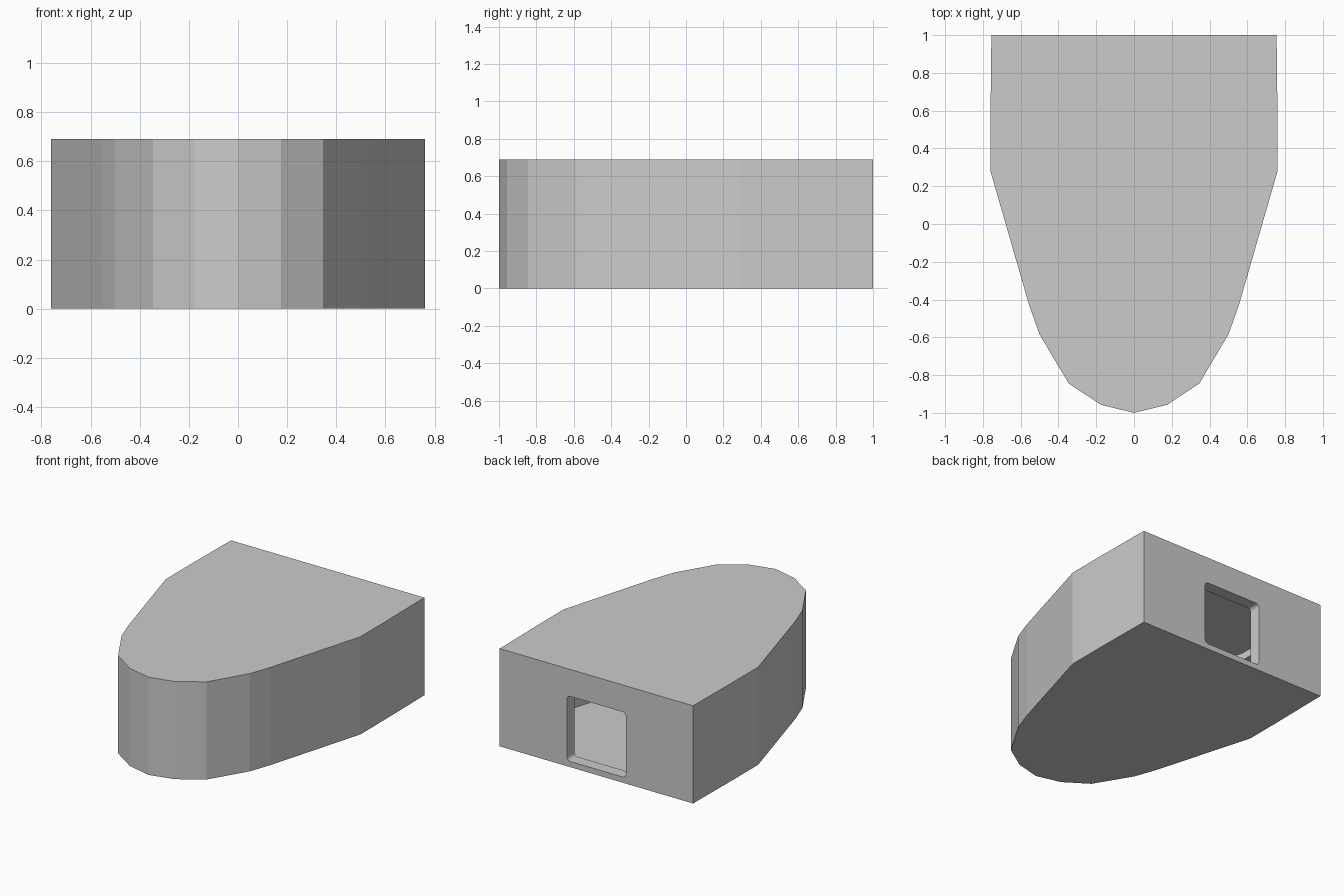
import bpy, bmesh
from mathutils import Vector

if "Cube" in bpy.data.objects:
    bpy.data.objects.remove(bpy.data.objects["Cube"])

# half outline of the plan, from the nose to the flat back (x, y)
HALF = [(0.175, -0.957), (0.345, -0.845), (0.5, -0.585), (0.555, -0.43),
        (0.76, 0.28), (0.76, 0.55), (0.755, 1.0)]
OUTLINE = [(0, -1.0)] + HALF + [(-x, y) for x, y in reversed(HALF)]


def inset(points, d):
    """Parallel inward offset of a counter-clockwise outline."""
    pts = [Vector(p) for p in points]
    result = []
    for i, p in enumerate(pts):
        a = (p - pts[i - 1]).normalized()
        b = (pts[(i + 1) % len(pts)] - p).normalized()
        n1, n2 = Vector((-a.y, a.x)), Vector((-b.y, b.x))
        result.append(p + (n1 + n2) * d / (1 + n1.dot(n2)))
    return result


def prism(name, points, z0, z1):
    bm = bmesh.new()
    face = bm.faces.new([bm.verts.new((p[0], p[1], z0)) for p in points])
    top = bmesh.ops.extrude_face_region(bm, geom=[face])["geom"]
    bmesh.ops.translate(bm, vec=(0, 0, z1 - z0),
                        verts=[v for v in top if isinstance(v, bmesh.types.BMVert)])
    bmesh.ops.recalc_face_normals(bm, faces=bm.faces)
    mesh = bpy.data.meshes.new(name)
    bm.to_mesh(mesh)
    bm.free()
    obj = bpy.data.objects.new(name, mesh)
    bpy.context.collection.objects.link(obj)
    return obj


def cut(obj, cutter):
    cutter.hide_render = True
    mod = obj.modifiers.new("cut", 'BOOLEAN')
    mod.operation, mod.solver, mod.object = 'DIFFERENCE', 'EXACT', cutter
    bpy.context.view_layer.objects.active = obj
    bpy.ops.object.modifier_apply(modifier=mod.name)
    bpy.data.objects.remove(cutter)


# thin floor under the hollow shell
prism("base_plate", OUTLINE, 0.0, 0.02)
shell = prism("shell", OUTLINE, 0.02, 0.69)

# hollow interior, with the walls recessed between a lower and an upper lip
cut(shell, prism("cavity_cutter", inset(OUTLINE, 0.085), -0.1, 0.605))
cut(shell, prism("wall_recess_cutter", inset(OUTLINE, 0.04)[:7] +
                 [(0.69, 0.9), (-0.69, 0.9)] + inset(OUTLINE, 0.04)[9:], 0.08, 0.55))

# doorway with softened corners through the back wall
bm = bmesh.new()
bmesh.ops.create_cube(bm, size=1)
bmesh.ops.scale(bm, vec=(0.46, 0.3, 0.46), verts=bm.verts)
bmesh.ops.translate(bm, vec=(0, 1.02, 0.27), verts=bm.verts)
corners = [e for e in bm.edges if abs(e.verts[0].co.y - e.verts[1].co.y) > 0.1]
bmesh.ops.bevel(bm, geom=corners, offset=0.025, segments=3, profile=0.5, affect='EDGES')
door_mesh = bpy.data.meshes.new("doorway_cutter")
bm.to_mesh(door_mesh)
bm.free()
door = bpy.data.objects.new("doorway_cutter", door_mesh)
bpy.context.collection.objects.link(door)
cut(shell, door)
